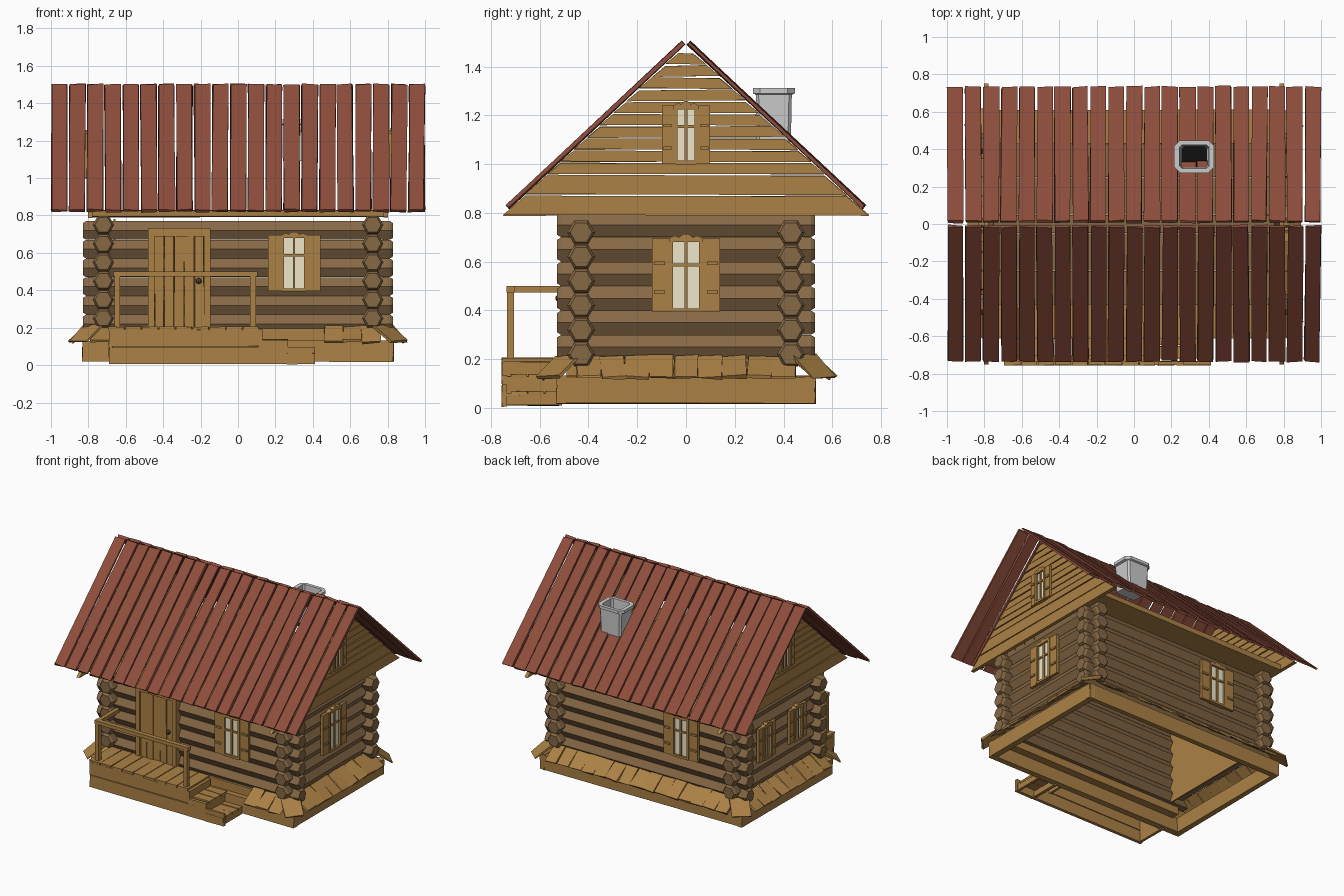
import bpy, bmesh, math, random
from math import pi, radians, cos, sin
from mathutils import Matrix, Vector, Euler

if "Cube" in bpy.data.objects:
    bpy.data.objects.remove(bpy.data.objects["Cube"])

random.seed(4)


def material(name, rgb):
    m = bpy.data.materials.new(name)
    m.diffuse_color = (*rgb, 1)
    m.use_nodes = True
    m.node_tree.nodes["Principled BSDF"].inputs["Base Color"].default_value = m.diffuse_color
    return m


WOOD = material("honey_wood", (0.41, 0.22, 0.06))
LOG = material("log_wood", (0.24, 0.14, 0.06))
ROOF = material("red_boards", (0.27, 0.075, 0.045))
GLASS = material("pale_glass", (0.85, 0.8, 0.58))
METAL = material("dark_metal", (0.1, 0.06, 0.03))
SOOT = material("soot", (0.005, 0.005, 0.005))


def finish(name, bm, mat=None, matrix=None):
    bmesh.ops.recalc_face_normals(bm, faces=bm.faces)
    me = bpy.data.meshes.new(name)
    bm.to_mesh(me)
    bm.free()
    ob = bpy.data.objects.new(name, me)
    if mat:
        me.materials.append(mat)
    if matrix:
        ob.matrix_world = matrix
    bpy.context.collection.objects.link(ob)
    return ob


def board(bm, c, s, rot=None, j=0.0):
    """Box with centre c and size s; j jitters the corners for a rough-sawn look."""
    vs = bmesh.ops.create_cube(bm, size=1)["verts"]
    for v in vs:
        v.co = Vector([v.co[i] * s[i] + random.uniform(-j, j) for i in range(3)])
        if rot:
            v.co = rot @ v.co
        v.co += Vector(c)


def boards(name, items, mat, j=0.0, matrix=None):
    bm = bmesh.new()
    for it in items:
        board(bm, *it, j=j) if len(it) == 3 else board(bm, it[0], it[1], None, j)
    return finish(name, bm, mat, matrix)


def prism(bm, pts, y0, y1):
    """Extrude an x-z outline from y0 to y1."""
    f = bm.faces.new([bm.verts.new((x, y0, z)) for x, z in pts])
    g = bmesh.ops.extrude_face_region(bm, geom=[f])["geom"]
    bmesh.ops.translate(bm, vec=(0, y1 - y0, 0), verts=[v for v in g if isinstance(v, bmesh.types.BMVert)])


def log(bm, half, offset, z, along_x):
    """Hexagonal log with chamfered ends."""
    rings = []
    for t, r in ((-half, .045), (-half + .018, .057), (half - .018, .057), (half, .045)):
        ring = []
        for k in range(6):
            a, b = offset + r * cos(k * pi / 3), z + r * sin(k * pi / 3)
            ring.append(bm.verts.new((t, a, b) if along_x else (a, t, b)))
        rings.append(ring)
    for p, q in zip(rings, rings[1:]):
        for k in range(6):
            bm.faces.new((p[k], p[(k + 1) % 6], q[(k + 1) % 6], q[k]))
    bm.faces.new(rings[0])
    bm.faces.new(rings[-1])


# Log walls, the two directions interlocking at half height
for name, half, off, z0, ax in (("long_wall_logs", .83, .43, .22, True), ("end_wall_logs", .53, .72, .25, False)):
    bm = bmesh.new()
    for k in range(6):
        for s in (-1, 1):
            log(bm, half, s * off, z0 + .1 * k, ax)
    finish(name, bm, LOG)

# Foundation frame (open below), sill behind the porch, flat lining of the left wall
boards("foundation_beams", [((0, s * .51, .075), (1.66, .04, .11)) for s in (-1, 1)]
       + [((s * .81, 0, .075), (.04, 1.06, .11)) for s in (-1, 1)], WOOD, .004)
boards("front_sill", [((0, -.46, .155), (1.5, .06, .08))], WOOD)
boards("left_wall_lining", [((-.66, 0, .47), (.01, .8, .62))], WOOD)

# Sloping skirt shingles around the base
sk = []


def shingle(x, y, ang, w=.098):
    r = Matrix.Rotation(ang, 3, 'Z') @ Euler((radians(34 + random.uniform(-3, 3)), random.uniform(-.04, .04), 0)).to_matrix()
    sk.append(((x, y, .168), (w, .15, .012), r))


for k in range(15):
    shingle(-.7 + .1 * k, .53, pi)
for k in range(9):
    for s in (-1, 1):
        shingle(s * .825, -.4 + .1 * k, s * pi / 2)
for x in (.51, .61, .71, -.74):
    shingle(x, -.53, 0)
for sx in (-1, 1):
    for sy in (-1, 1):
        shingle(sx * .815, sy * .525, math.atan2(sx, -sy), .13)
boards("skirt_shingles", sk, WOOD, .005)

# Porch deck, skirting and side steps
pd = [((-.65 + .09 * k, -.625, .195), (.085, .26, .02)) for k in range(9)]
pd += [((-.28, -.745, .145), (.82, .02, .09)), ((-.14, -.745, .05), (1.1, .02, .09)),
       ((-.68, -.63, .095), (.02, .24, .17)), ((.12, -.63, .14), (.02, .24, .1))]
for x, z in ((.195, .13), (.335, .06)):
    pd += [((x, -.685 + .07 * k, z), (.145, .065, .018)) for k in range(3)]
    pd += [((x + .06, -.63, z / 2 + .005), (.02, .22, z - .01)), ((x, -.745, z / 2 + .005), (.145, .02, z))]
boards("porch_and_steps", pd, WOOD, .002)

# Porch railing
boards("porch_railing", [((x, -.72, .34), (.03, .03, .28)) for x in (-.645, .08)]
       + [((-.28, -.72, .487), (.77, .034, .026)), ((-.645, -.61, .487), (.03, .25, .026))], WOOD)

# Door
boards("door_frame", [((-.465, -.49, .465), (.035, .05, .53)), ((-.165, -.49, .465), (.035, .05, .53)),
                      ((-.315, -.49, .71), (.33, .05, .045))], WOOD)
boards("door_planks", [((-.42 + .053 * k, -.49, .445), (.05, .03, .49)) for k in range(5)], WOOD, .003)
bm = bmesh.new()
bmesh.ops.create_uvsphere(bm, u_segments=8, v_segments=6, radius=.016, matrix=Matrix.Translation((-.21, -.52, .45)))
finish("door_knob", bm, METAL)


def window(name, loc, ang, w=.28, h=.3):
    """Shuttered window facing -y locally; loc is the middle of its lower edge."""
    m = Matrix.Translation(loc) @ Matrix.Rotation(ang, 4, 'Z')
    g = w * .22
    boards(name + "_glass", [((0, 0, h / 2), (2 * g, .012, h - .01))], GLASS, matrix=m)
    bars = [((0, -.008, h / 2), (.012, .016, h - .02)), ((0, -.008, h * .64), (2 * g, .016, .012)),
            ((0, -.006, .006), (2 * g, .03, .016))]
    bars += [((s * g, -.006, h / 2), (.016, .03, h)) for s in (-1, 1)]
    boards(name + "_frame", bars, WOOD, matrix=m)
    bm = bmesh.new()
    top = [(-g - .008, h - .015), (g + .008, h - .015), (g + .008, h), (g * .75, h + .012), (g * .45, h + .004),
           (g * .2, h + .018), (-g * .2, h + .018), (-g * .45, h + .004), (-g * .75, h + .012), (-g - .008, h)]
    prism(bm, top, -.022, .01)
    finish(name + "_header", bm, WOOD, m)
    sw = w / 2 - g
    sh = []
    for s in (-1, 1):
        cx = s * (g + sw / 2)
        sh.append(((cx, -.005, h / 2), (sw, .02, h)))
        sh += [((cx + s * sw * .1, -.018, h * f), (sw * .6, .01, .014)) for f in (.27, .66)]
    boards(name + "_shutters", sh, WOOD, matrix=m)


# Windows
window("front_window", (.30, -.492, .395), 0)
window("back_window", (-.31, .492, .395), pi)
window("right_window", (.782, 0, .395), pi / 2)
for i, y in enumerate((-.18, .18)):
    window(f"left_window_{i + 1}", (-.782, y, .395), -pi / 2, .2, .25)
for n, s in (("right", 1), ("left", -1)):
    window(n + "_gable_window", (s * .81, 0, 1.0), s * pi / 2, .195, .24)

# Gable boards, shrinking with the roof slope, with narrow gaps
for n, s in (("right", 1), ("left", -1)):
    bm = bmesh.new()
    z = .79
    while z < 1.44:
        h = min(.05 if z > .95 else .085, 1.47 - z)
        lo, hi = (1.488 - z) * 1.075, (1.488 - z - h) * 1.075
        t = random.uniform(-.003, .003)
        prism(bm, [(-lo, z + t), (lo, z - t), (hi, z + h - .006 - t), (-hi, z + h - .006 + t)], -.013, .013)
        z += h
    finish(n + "_gable_boards", bm, WOOD, Matrix.Translation((s * .79, 0, 0)) @ Matrix.Rotation(pi / 2, 4, 'Z'))

# Eave soffits and attic ceiling
boards("eave_soffits", [((0, s * .52, .81), (1.58, .18, .035)) for s in (-1, 1)], WOOD, .003)
boards("attic_ceiling", [((0, -.4 + .1 * k, .805), (1.5, .098, .02)) for k in range(9)], LOG)

# Roof boards
a, b = Vector((0, .73, .825)), Vector((0, .012, 1.496))
d = b - a
for n, s in (("front", -1), ("back", 1)):
    items = []
    for k in range(21):
        mid = (a + b) / 2
        r = Matrix(((1, 0, 0), (0, s * d.y / d.length, d.z / d.length), (0, d.z / d.length, -s * d.y / d.length)))
        r = r @ Matrix.Rotation(random.uniform(-.006, .006), 3, 'Z')
        items.append(((-.955 + .0955 * k, s * mid.y, mid.z), (.083, d.length, .016), r))
    boards(n + "_roof_boards", items, ROOF, .004)


# Chimney: hollow shaft with a chamfered rim and a sooty inside
def ring(bm, x, y, z, c):
    p = [(x, y - c), (x - c, y), (c - x, y), (-x, y - c), (-x, c - y), (c - x, -y), (x - c, -y), (x, c - y)]
    return [bm.verts.new((u + .322, v + .36, z)) for u, v in p]


def loft(name, rows, mat=None):
    bm = bmesh.new()
    rs = [ring(bm, *q) for q in rows]
    for p, q in zip(rs, rs[1:]):
        for k in range(8):
            bm.faces.new((p[k], p[(k + 1) % 8], q[(k + 1) % 8], q[k]))
    bm.faces.new(rs[0])
    bm.faces.new(rs[-1])
    finish(name, bm, mat)


loft("chimney", ((.082, .07, 1.09, .012), (.09, .074, 1.285, .012), (.107, .086, 1.29, .03), (.107, .086, 1.312, .03),
                 (.078, .062, 1.312, .012), (.07, .055, 1.2, .012)))
loft("chimney_soot", ((.069, .054, 1.2, .012), (.069, .054, 1.204, .012)), SOOT)
